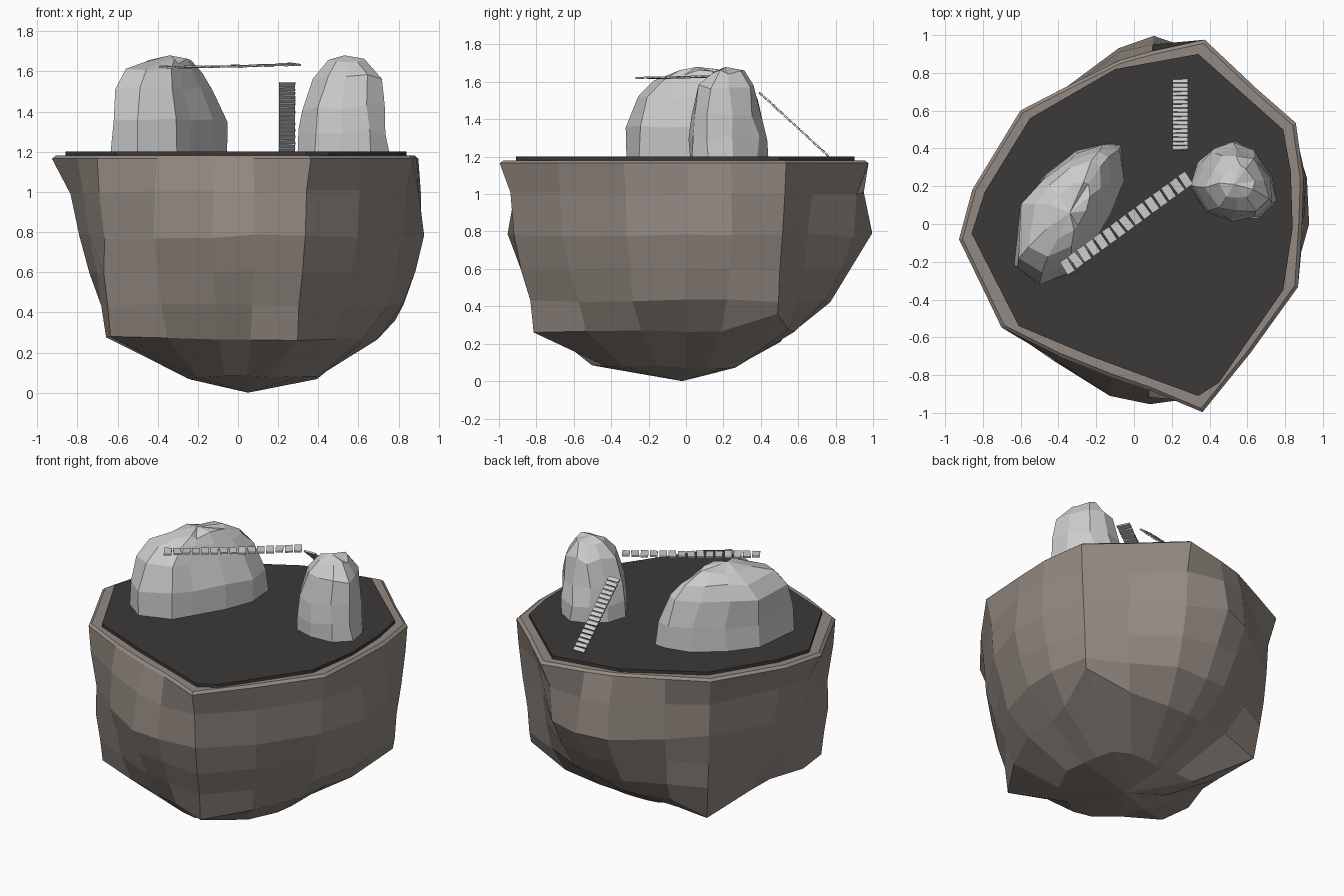
import bpy, bmesh, math, random
from mathutils import Vector, Matrix

if "Cube" in bpy.data.objects:
    bpy.data.objects.remove(bpy.data.objects["Cube"])

random.seed(4)


def material(name, rgb):
    m = bpy.data.materials.new(name)
    m.diffuse_color = (*rgb, 1)
    m.use_nodes = True
    m.node_tree.nodes["Principled BSDF"].inputs["Base Color"].default_value = m.diffuse_color
    return m


def finish(name, bm, mat=None):
    bmesh.ops.recalc_face_normals(bm, faces=bm.faces)
    me = bpy.data.meshes.new(name)
    bm.to_mesh(me)
    bm.free()
    ob = bpy.data.objects.new(name, me)
    bpy.context.collection.objects.link(ob)
    if mat:
        me.materials.append(mat)
    return ob


def loft(name, rings, top=None, bottom=None, mat=None):
    """Skin equal-length rings (top to bottom); close with a point or an n-gon."""
    bm = bmesh.new()
    rows = [[bm.verts.new(p) for p in r] for r in rings]
    n = len(rows[0])
    for a, b in zip(rows, rows[1:]):
        for i in range(n):
            j = (i + 1) % n
            bm.faces.new((a[i], a[j], b[j], b[i]))
    for row, tip in ((rows[0], top), (rows[-1], bottom)):
        if tip is None:
            bm.faces.new(row)
        else:
            v = bm.verts.new(tip)
            for i in range(n):
                bm.faces.new((row[i], row[(i + 1) % n], v))
    return finish(name, bm, mat)


def jit(a):
    return random.uniform(-a, a)


brown = material("brown_stone", (0.29, 0.25, 0.22))
dark = material("dark_soil", (0.045, 0.04, 0.04))

# Island body: radii by direction at several heights, blended in between
angles = [0, 15, 32, 48, 69, 84, 95, 116, 135, 168, 185, 203, 218, 240, 262, 275, 290, 312, 339]
r_top = [.89, .93, 1.01, .967, 1.045, .92, .87, .81, .85, .875, .93, .87, .89, .805, .82, .88, 1.06, .92, .93]
r_mid = [.92, .94, .97, .88, .95, .99, .93, .80, .78, .78, .79, .80, .85, .83, .91, .95, .97, .88, .88]
r_low = [.82, .86, .94, .82, .80, .77, .76, .72, .75, .67, .67, .73, .82, .77, .79, .82, .88, .77, .79]
r_foot = [.64, .72, .93, .73, .62, .58, .57, .6, .71, .57, .58, .71, .80, .70, .69, .73, .86, .72, .66]
r_base = [.39, .4, .4, .35, .28, .24, .24, .28, .36, .25, .22, .25, .3, .4, .48, .5, .46, .45, .42]


def ring(radii, z, wob=0.0, scale=1.0):
    out = []
    for a, r in zip(angles, radii):
        t = math.radians(a)
        r = r * scale + jit(wob)
        out.append((r * math.cos(t), r * math.sin(t), z + jit(wob)))
    return out


def mix(a, b, t):
    return [p + (q - p) * t for p, q in zip(a, b)]


foot = ring(r_foot, .27, .008)
# the four lower corners of the rock sit at their own heights
for i, z in ((2, .36), (8, .21), (12, .28), (16, .26)):
    foot[i] = (foot[i][0], foot[i][1], z)
body = [ring(r_top, 1.18, scale=.98),
        ring(r_top, 1.165),
        ring(mix(r_top, r_mid, .6), 1.0, .012),
        ring(r_mid, .78, .012),
        ring(mix(r_mid, r_low, .45), .6, .012),
        ring(r_low, .43, .01),
        foot,
        ring(r_base, .075, .01)]
loft("island_rock", body, bottom=(.05, -.02, 0), mat=brown)

# Dark ground slab on the top
plan = [(.34, .90), (.79, .50), (.83, .28), (.84, -.02), (.79, -.35), (.45, -.84), (.34, -.91),
        (-.23, -.70), (-.61, -.54), (-.86, -.05), (-.79, .17), (-.55, .56), (-.10, .82)]
loft("ground_slab", [[(x, y, z) for x, y in plan] for z in (1.2, 1.172)], mat=dark)


# Boulders: a plan outline shrunk towards a centre, level by level
def boulder(name, outline, centre, levels, tip):
    rings = []
    for z, s, ox, oy in levels:
        rings.append([(centre[0] + (x - centre[0]) * s + ox + jit(.012),
                       centre[1] + (y - centre[1]) * s + oy + jit(.012),
                       z + (jit(.015) if z > 1.2 else 0)) for x, y in outline])
    loft(name, rings, top=tip)


boulder("large_boulder",
        [(-.635, -.22), (-.605, .1), (-.47, .265), (-.31, .38), (-.15, .435), (-.08, .41),
         (-.055, .24), (-.13, .05), (-.24, -.13), (-.31, -.24), (-.5, -.31)],
        (-.34, .07),
        [(1.65, .4, 0, .01), (1.6, .67, -.015, .01), (1.51, .87, -.02, 0),
         (1.35, .98, 0, -.01), (1.19, 1, 0, 0)],
        (-.34, .06, 1.68))
boulder("small_boulder",
        [(.3, .2), (.34, .33), (.43, .41), (.53, .435), (.64, .39), (.735, .25),
         (.745, .12), (.65, .03), (.52, .02), (.38, .06)],
        (.53, .23),
        [(1.65, .42, .02, -.01), (1.57, .72, .02, -.01), (1.42, .88, 0, -.01),
         (1.3, .98, 0, 0), (1.19, 1, 0, 0)],
        (.53, .21, 1.68))


# Rows of thin planks between two points
def planks(name, a, b, count, width, fill, thick, sag=0.0, wob=0.0):
    a, b = Vector(a), Vector(b)
    d = b - a
    pitch = d.length / count
    x = d.normalized()
    y = Vector((0, 0, 1)).cross(x).normalized()
    basis = Matrix((x, y, x.cross(y))).transposed().to_4x4()
    bm = bmesh.new()
    for i in range(count):
        t = (i + .5) / count
        p = a + d * t + Vector((0, 0, -4 * sag * t * (1 - t)))
        m = (Matrix.Translation(p) @ basis @ Matrix.Rotation(jit(wob), 4, 'X')
             @ Matrix.Rotation(jit(wob), 4, 'Z')
             @ Matrix.Diagonal((pitch * fill, width, thick, 1)))
        bmesh.ops.create_cube(bm, size=1, matrix=m)
    finish(name, bm)


planks("plank_bridge", (-.375, -.24, 1.622), (.295, .25, 1.636), 15, .08, .82, .01, .004, .08)
planks("plank_stairs", (.245, .765, 1.2), (.245, .39, 1.545), 17, .08, .8, .01, 0, .03)
